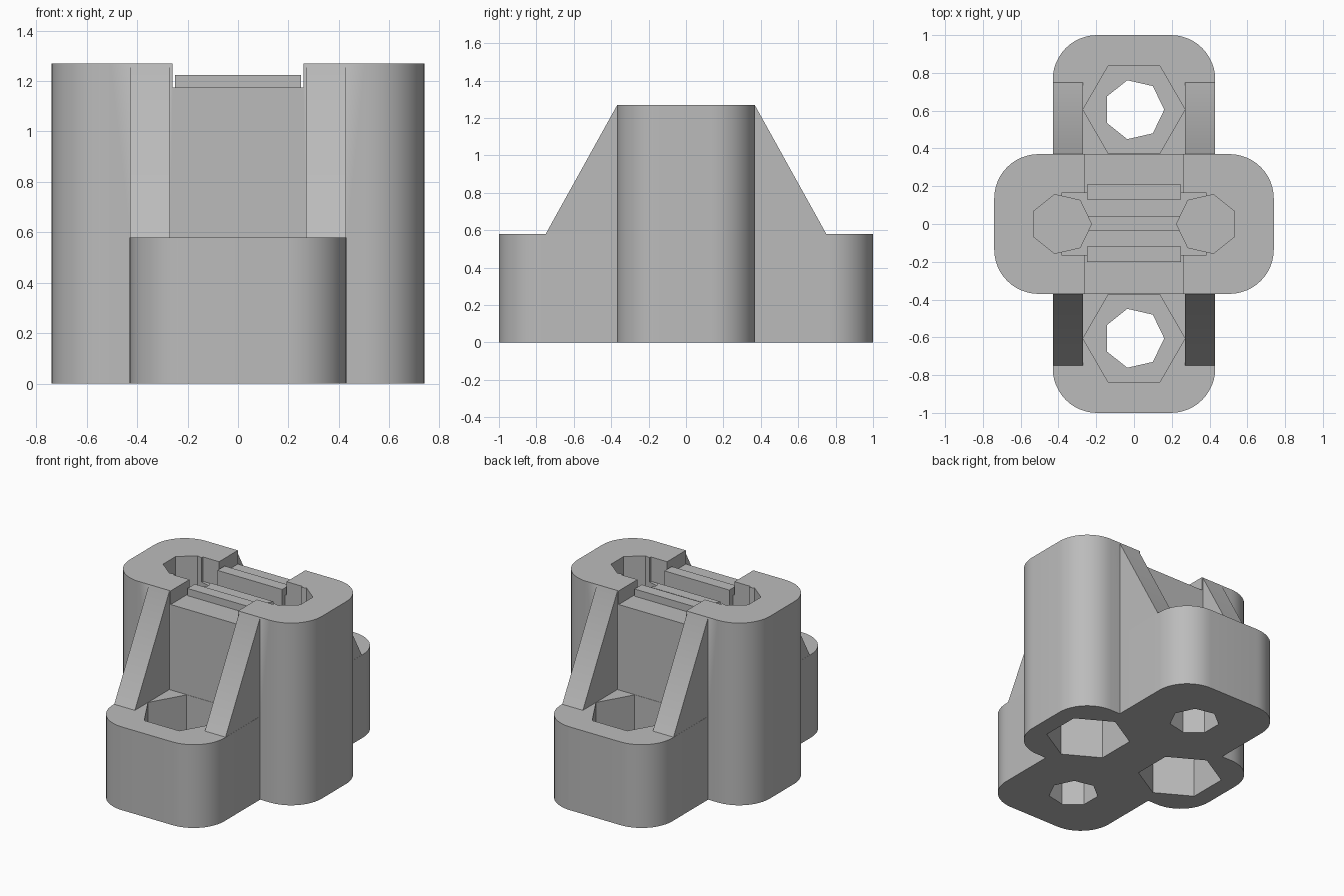
import bpy, bmesh, math

if "Cube" in bpy.data.objects:
    bpy.data.objects.remove(bpy.data.objects["Cube"])

grey = bpy.data.materials.new("grey plastic")
grey.diffuse_color = (0.50, 0.50, 0.50, 1)
grey.use_nodes = True
grey.node_tree.nodes["Principled BSDF"].inputs["Base Color"].default_value = grey.diffuse_color


def prism(name, pts, a, b, axis="z"):
    """Extrude a closed outline from a to b along z or x."""
    bm = bmesh.new()
    place = (lambda p, t: (p[0], p[1], t)) if axis == "z" else (lambda p, t: (t, p[0], p[1]))
    low = [bm.verts.new(place(p, a)) for p in pts]
    high = [bm.verts.new(place(p, b)) for p in pts]
    bm.faces.new(low[::-1])
    bm.faces.new(high)
    n = len(pts)
    for i in range(n):
        bm.faces.new((low[i], low[(i + 1) % n], high[(i + 1) % n], high[i]))
    bmesh.ops.recalc_face_normals(bm, faces=bm.faces)
    me = bpy.data.meshes.new(name)
    bm.to_mesh(me)
    bm.free()
    me.materials.append(grey)
    ob = bpy.data.objects.new(name, me)
    bpy.context.collection.objects.link(ob)
    return ob


def rounded(w, d, r, steps=12):
    pts = []
    for k, (sx, sy) in enumerate(((1, 1), (-1, 1), (-1, -1), (1, -1))):
        for i in range(steps + 1):
            t = math.pi / 2 * (k + i / steps)
            pts.append((sx * (w - r) + r * math.cos(t), sy * (d - r) + r * math.sin(t)))
    return pts


def ngon(n, x, y, r, start=0.0):
    return [(x + r * math.cos(start + math.tau * i / n),
             y + r * math.sin(start + math.tau * i / n)) for i in range(n)]


def box(x0, x1, y0, y1):
    return [(x0, y0), (x1, y0), (x1, y1), (x0, y1)]


def combine(target, tool, op):
    """Apply a boolean and discard the tool."""
    m = target.modifiers.new(op, "BOOLEAN")
    m.operation, m.object, m.solver = op, tool, "EXACT"
    bpy.context.view_layer.objects.active = target
    bpy.ops.object.modifier_apply(modifier=m.name)
    bpy.data.objects.remove(tool)


# Tall clamp block crossed by the low mounting foot
body = prism("clamp_body", rounded(0.74, 0.37, 0.235), 0, 1.27)
combine(body, prism("foot", rounded(0.43, 1.0, 0.235), 0, 0.58), "UNION")

# Sloping side ribs
rib = [(-0.75, 0.3), (0.75, 0.3), (0.75, 0.58), (0.37, 1.265),
       (0.3, 1.1), (-0.3, 1.1), (-0.37, 1.265), (-0.75, 0.58)]
for x0, x1 in ((-0.429, -0.27), (0.27, 0.429)):
    combine(body, prism("rib", rib, x0, x1, "x"), "UNION")

# Recess across the top and the deeper trough between the bolt holes
combine(body, prism("recess", box(-0.26, 0.26, -0.5, 0.5), 1.175, 1.5), "DIFFERENCE")
combine(body, prism("trough", box(-0.385, 0.385, -0.163, 0.163), 1.1, 1.5), "DIFFERENCE")

# Gripping bars
for y0, y1, top in ((-0.20, -0.12, 1.225), (-0.035, 0.04, 1.175), (0.13, 0.21, 1.225)):
    combine(body, prism("bar", box(-0.25, 0.25, y0, y1), 1.05, top), "UNION")

for s in (-1, 1):
    # Foot: through hole and nut pocket from above
    combine(body, prism("foot_hole", ngon(7, 0, 0.605 * s, 0.16), -0.1, 0.5), "DIFFERENCE")
    combine(body, prism("foot_nut", ngon(6, 0, 0.606 * s, 0.27), 0.26, 0.7), "DIFFERENCE")
    # Block: blind hole from above and nut pocket from below
    turn = 0 if s < 0 else math.pi
    combine(body, prism("block_hole", ngon(7, 0.385 * s, 0, 0.16, turn), 0.37, 1.4), "DIFFERENCE")
    combine(body, prism("block_nut", ngon(6, 0.385 * s, 0, 0.27, math.pi / 6), -0.1, 0.35), "DIFFERENCE")

# Smooth the rounded corners only
bpy.ops.object.select_all(action="DESELECT")
body.select_set(True)
bpy.context.view_layer.objects.active = body
bpy.ops.object.shade_smooth_by_angle(angle=math.radians(30))
